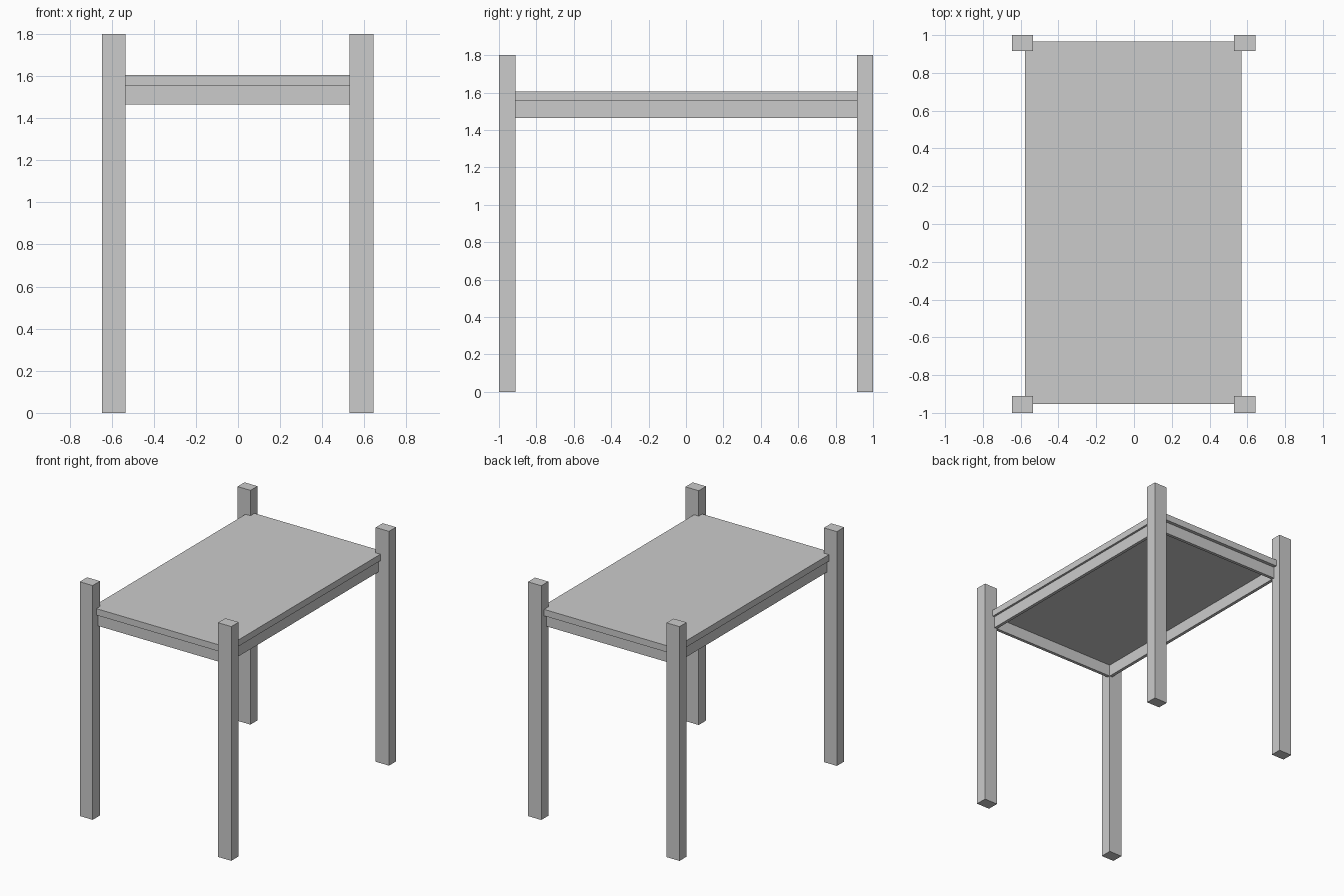
import bpy

default = bpy.data.objects.get("Cube")
if default:
    bpy.data.objects.remove(default, do_unlink=True)

GREY = (0.6, 0.6, 0.6, 1.0)
grey = bpy.data.materials.new("plain_grey")
grey.use_nodes = True
grey.diffuse_color = GREY
grey.node_tree.nodes["Principled BSDF"].inputs["Base Color"].default_value = GREY


def box(name, x, y, z):
    """Add a flat-shaded box from its (low, high) limits on each axis."""
    limits = (x, y, z)
    bpy.ops.mesh.primitive_cube_add(size=1, location=[(a + b) / 2 for a, b in limits])
    obj = bpy.context.object
    obj.name = name
    obj.scale = [b - a for a, b in limits]
    bpy.ops.object.transform_apply(location=False, rotation=False, scale=True)
    obj.data.materials.append(grey)
    return obj


# Outer and inner limits of the corner posts
X_LEGS = {"right": (-0.645, -0.535), "left": (0.53, 0.643)}
Y_LEGS = {"front": (-1.0, -0.911), "back": (0.915, 1.0)}
LEFT_IN, RIGHT_IN = X_LEGS["left"][0], X_LEGS["right"][1]
BACK_IN, FRONT_IN = Y_LEGS["back"][0], Y_LEGS["front"][1]
RAIL_Z = (1.465, 1.555)
RAIL = 0.024

# Four square legs that rise above the top
for side, x in X_LEGS.items():
    for end, y in Y_LEGS.items():
        box(f"{end}_{side}_leg", x, y, (0, 1.8))

# Table top
box("table_top", (-0.577, 0.57), (-0.954, 0.965), (1.555, 1.605))

# Apron rails between the legs, set in under the top's edge
box("left_rail", (LEFT_IN, LEFT_IN + RAIL), (FRONT_IN, BACK_IN), RAIL_Z)
box("right_rail", (RIGHT_IN - RAIL, RIGHT_IN), (FRONT_IN, BACK_IN), RAIL_Z)
box("back_rail", (RIGHT_IN, LEFT_IN), (BACK_IN, BACK_IN + RAIL), RAIL_Z)
box("front_rail", (RIGHT_IN, LEFT_IN), (FRONT_IN - RAIL, FRONT_IN), RAIL_Z)
